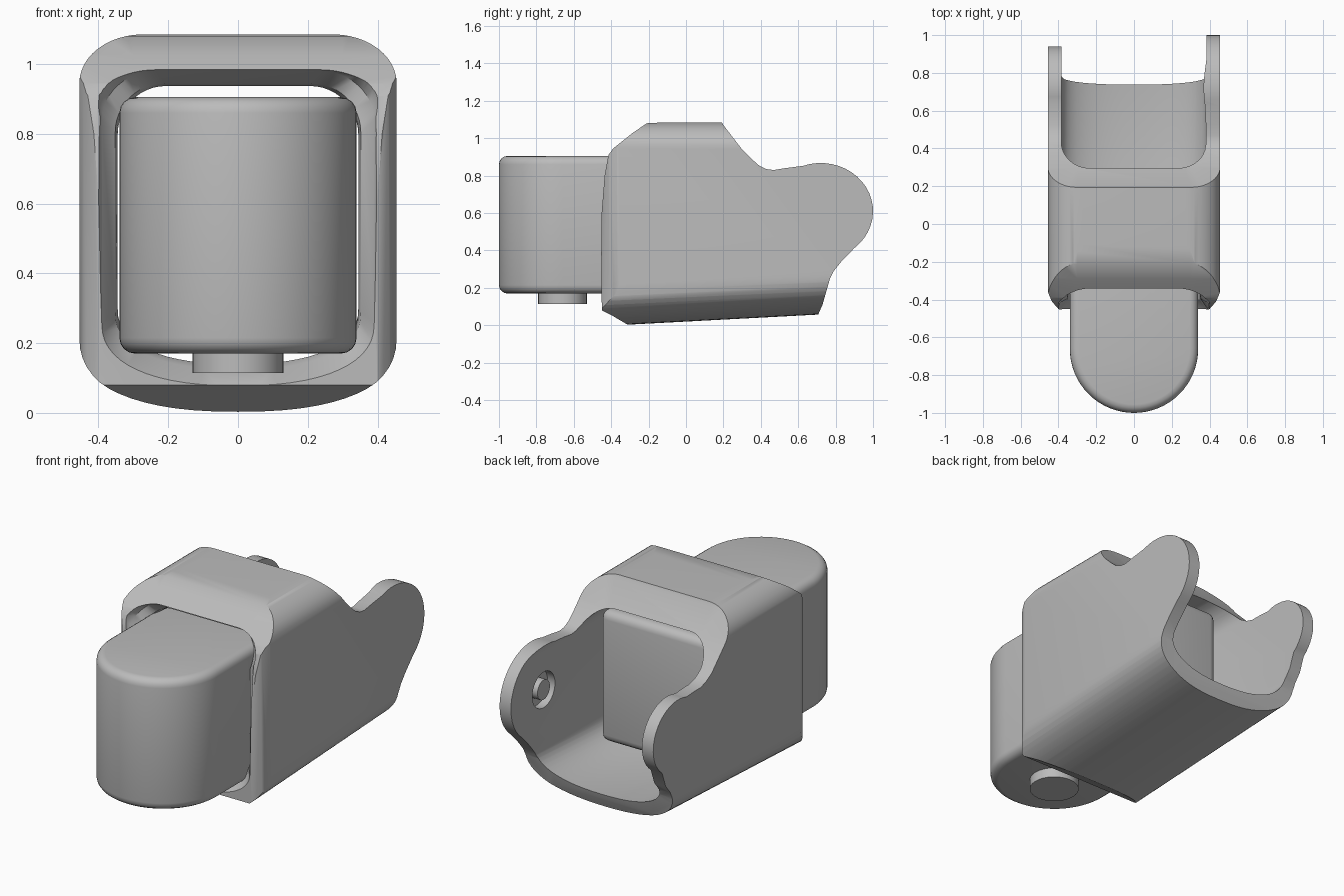
import bpy, bmesh
from math import sin, cos, pi, radians

cube = bpy.data.objects.get("Cube")
if cube:
    bpy.data.objects.remove(cube)

grey = bpy.data.materials.new("plain_grey")
grey.use_nodes = True
grey.diffuse_color = (0.5, 0.5, 0.5, 1)
grey.node_tree.nodes["Principled BSDF"].inputs["Base Color"].default_value = (0.5, 0.5, 0.5, 1)


def loft(name, loops):
    """Closed solid skinned through loops that have equal point counts."""
    bm = bmesh.new()
    rings = [[bm.verts.new(p) for p in loop] for loop in loops]
    n = len(rings[0])
    for a, b in zip(rings, rings[1:]):
        for i in range(n):
            bm.faces.new((a[i], a[(i + 1) % n], b[(i + 1) % n], b[i]))
    bm.faces.new(rings[0])
    bm.faces.new(rings[-1])
    bmesh.ops.recalc_face_normals(bm, faces=bm.faces)
    mesh = bpy.data.meshes.new(name)
    bm.to_mesh(mesh)
    bm.free()
    mesh.materials.append(grey)
    ob = bpy.data.objects.new(name, mesh)
    bpy.context.collection.objects.link(ob)
    return ob


def apply_mods(ob):
    bpy.context.view_layer.objects.active = ob
    for o in bpy.context.selected_objects:
        o.select_set(False)
    ob.select_set(True)
    for m in list(ob.modifiers):
        bpy.ops.object.modifier_apply(modifier=m.name)


def combine(ob, cutter, operation):
    m = ob.modifiers.new("cut", "BOOLEAN")
    m.operation, m.object, m.solver = operation, cutter, "EXACT"
    apply_mods(ob)
    bpy.data.objects.remove(cutter)


def smooth(ob, angle=32):
    apply_mods(ob)
    bpy.ops.object.shade_smooth_by_angle(angle=radians(angle))


def section(y, w, bottom, top, round_top=0.14, lean=0.0):
    """Rounded cross-section with a shallow bowed floor, facing along y."""
    rx, rb = w * 0.8, (top - bottom) * 0.2
    half = []
    for i in range(15):                       # bowed floor corner
        t = i / 14 * pi / 2
        half.append((w * sin(t) ** 0.85, bottom + rb * (1 - max(cos(t), 0) ** 0.85)))
    for i in range(13):                       # roof corner
        t = i / 12 * pi / 2
        half.append((w - rx * 0.5 * (1 - cos(t)), top - round_top * (1 - sin(t))))
    pts = half + [(-x, z) for x, z in reversed(half) if abs(x) > 1e-5]
    return [(x, y + lean * min(max((z - 0.8) / 0.14, 0), 1), z) for x, z in pts]


def side_outline(x, r, lobe_z, valley):
    """Side silhouette: sloped hood at the front, round ear at the back."""
    lobe = [(0.72 + r * cos(radians(a)), lobe_z + r * 0.92 * sin(radians(a)))
            for a in range(-50, 111, 8)]
    pts = [(-0.45, 0.08), (-0.40, 0.055), (-0.29, -0.01), (0.69, -0.01), (0.71, 0.065),
           (0.73, 0.11), (0.77, 0.25), (0.79, 0.29), (0.83, 0.34)] + lobe
    pts += valley + [(0.30, 0.94), (0.20, 1.07), (0.185, 1.1), (-0.21, 1.08),
                     (-0.29, 1.025), (-0.39, 0.945), (-0.415, 0.91), (-0.435, 0.8), (-0.455, 0.55)]
    return [(x, y, z) for y, z in pts]


# Housing: rounded tube trimmed by its side and plan outlines
housing = loft("housing", [section(-0.6, 0.455, -0.012, 1.085), section(1.1, 0.455, 0.078, 1.085)])
big = (0.28, 0.61, [(0.53, 0.84), (0.47, 0.83), (0.43, 0.835), (0.39, 0.855), (0.35, 0.89)])
small = (0.22, 0.58, [(0.57, 0.775), (0.52, 0.775), (0.47, 0.79), (0.42, 0.82), (0.36, 0.88)])
combine(housing, loft("side_trim", [side_outline(x, *v) for x, v in
        ((-0.7, small), (-0.3, small), (0.3, big), (0.7, big))]), "INTERSECT")
plan = [(0.36, -0.47), (0.40, -0.45), (0.435, -0.41), (0.452, -0.37), (0.47, -0.3), (0.47, 1.2)]
plan += [(-x, y) for x, y in reversed(plan)]
combine(housing, loft("plan_trim", [[(x, y, z) for x, y in plan] for z in (-0.5, 1.5)]), "INTERSECT")

# Hollow inside with a narrowed front lip
combine(housing, loft("hollow", [
    section(-0.60, 0.44, 0.03, 1.03, lean=0.12),
    section(-0.45, 0.39, 0.078, 0.98, lean=0.12),
    section(-0.40, 0.352, 0.125, 0.945, lean=0.12),
    section(-0.34, 0.345, 0.14, 0.937, lean=0.1),
    section(-0.20, 0.385, 0.09, 0.945),
    section(1.20, 0.385, 0.16, 0.945)]), "DIFFERENCE")


def disc(x, y, z, r, axis, n=32):
    ring = [(r * cos(2 * pi * i / n), r * sin(2 * pi * i / n)) for i in range(n)]
    return [(x, y + a, z + b) if axis == "x" else (x + a, y + b, z) for a, b in ring]


# Socket and pin on the inside of the larger ear
combine(housing, loft("socket", [disc(x, 0.71, 0.61, 0.10, "x") for x in (0.34, 0.43)]), "DIFFERENCE")
smooth(housing)
pin = loft("pivot_pin", [disc(x, 0.71, 0.61, 0.055, "x") for x in (0.385, 0.435)])
smooth(pin)

# Inner block: rounded nose, soft edges
outline = [(0.34, 0.28)] + [(-0.34, 0.28)]
outline += [(-0.34 * cos(pi * i / 32), -0.66 - 0.34 * sin(pi * i / 32)) for i in range(33)]
block = loft("inner_block", [[(x, y, z) for x, y in outline] for z in (0.17, 0.905)])
bev = block.modifiers.new("soft", "BEVEL")
bev.width, bev.segments, bev.limit_method, bev.angle_limit = 0.045, 4, "ANGLE", radians(40)
smooth(block)

# Round foot under the nose
foot = loft("round_foot", [disc(0, -0.66, z, 0.13, "z") for z in (0.115, 0.2)])
smooth(foot)
